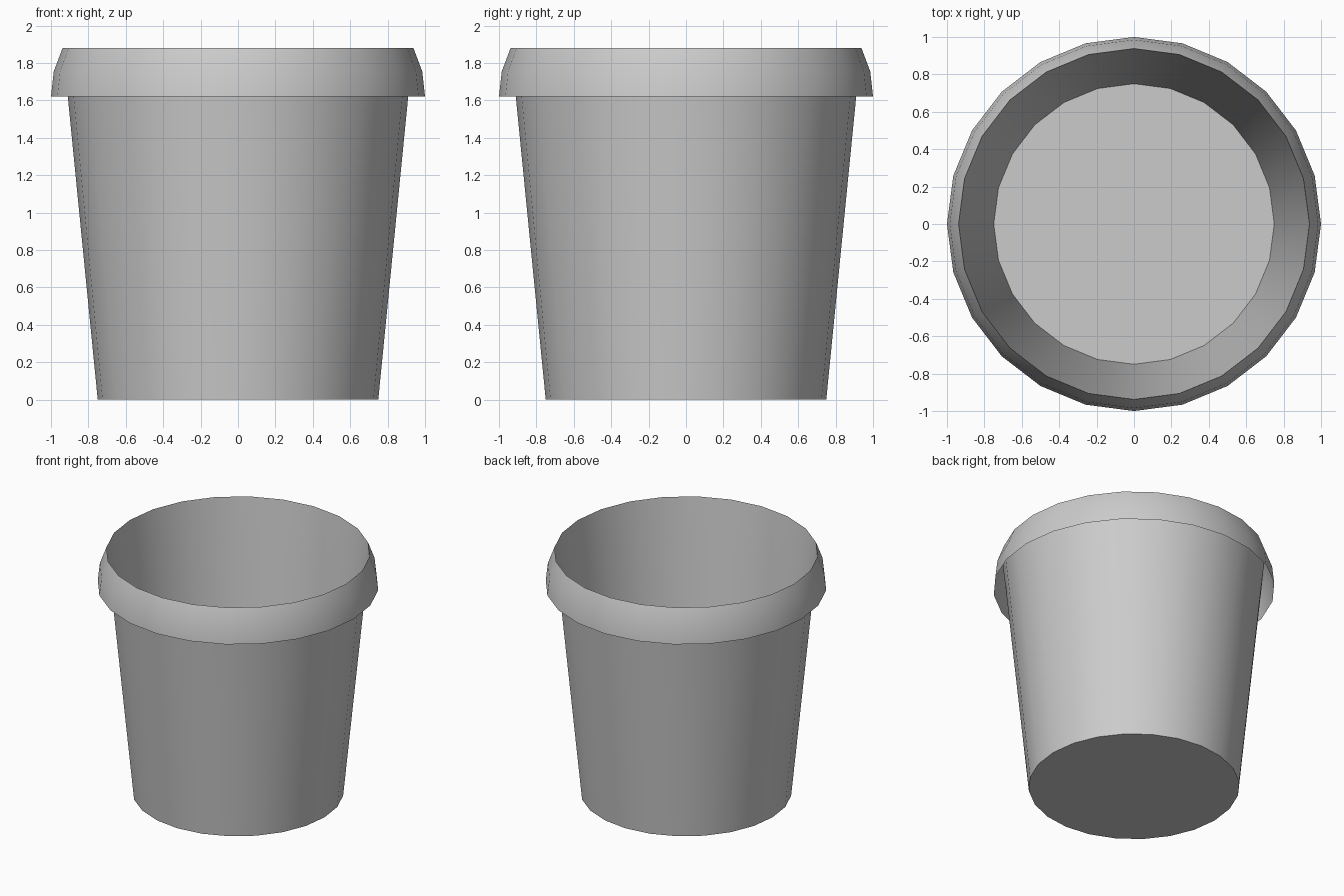
import bpy, bmesh
from math import cos, sin, tau, radians

if "Cube" in bpy.data.objects:
    bpy.data.objects.remove(bpy.data.objects["Cube"])

SIDES = 24


def lathe(name, profile, floor=False):
    """Revolve (radius, z) points around z as a thin open shell."""
    bm = bmesh.new()
    rings = [[bm.verts.new((r * cos(tau * i / SIDES), r * sin(tau * i / SIDES), z))
              for i in range(SIDES)] for r, z in profile]
    for low, high in zip(rings, rings[1:]):
        for i in range(SIDES):
            j = (i + 1) % SIDES
            bm.faces.new((low[i], low[j], high[j], high[i]))
    if floor:
        bm.faces.new(rings[0][::-1])
    mesh = bpy.data.meshes.new(name)
    bm.to_mesh(mesh)
    bm.free()
    obj = bpy.data.objects.new(name, mesh)
    bpy.context.collection.objects.link(obj)
    bpy.ops.object.select_all(action='DESELECT')
    bpy.context.view_layer.objects.active = obj
    obj.select_set(True)
    bpy.ops.object.shade_smooth_by_angle(angle=radians(30))
    return obj


# Tapered single-skin wall with closed bottom
lathe("pot_wall", [(0.75, 0), (0.91, 1.62), (0.938, 1.88)], floor=True)

# Overhanging rim skirt, open underneath
lathe("pot_rim", [(1.0, 1.62), (0.985, 1.755), (0.938, 1.88)])
